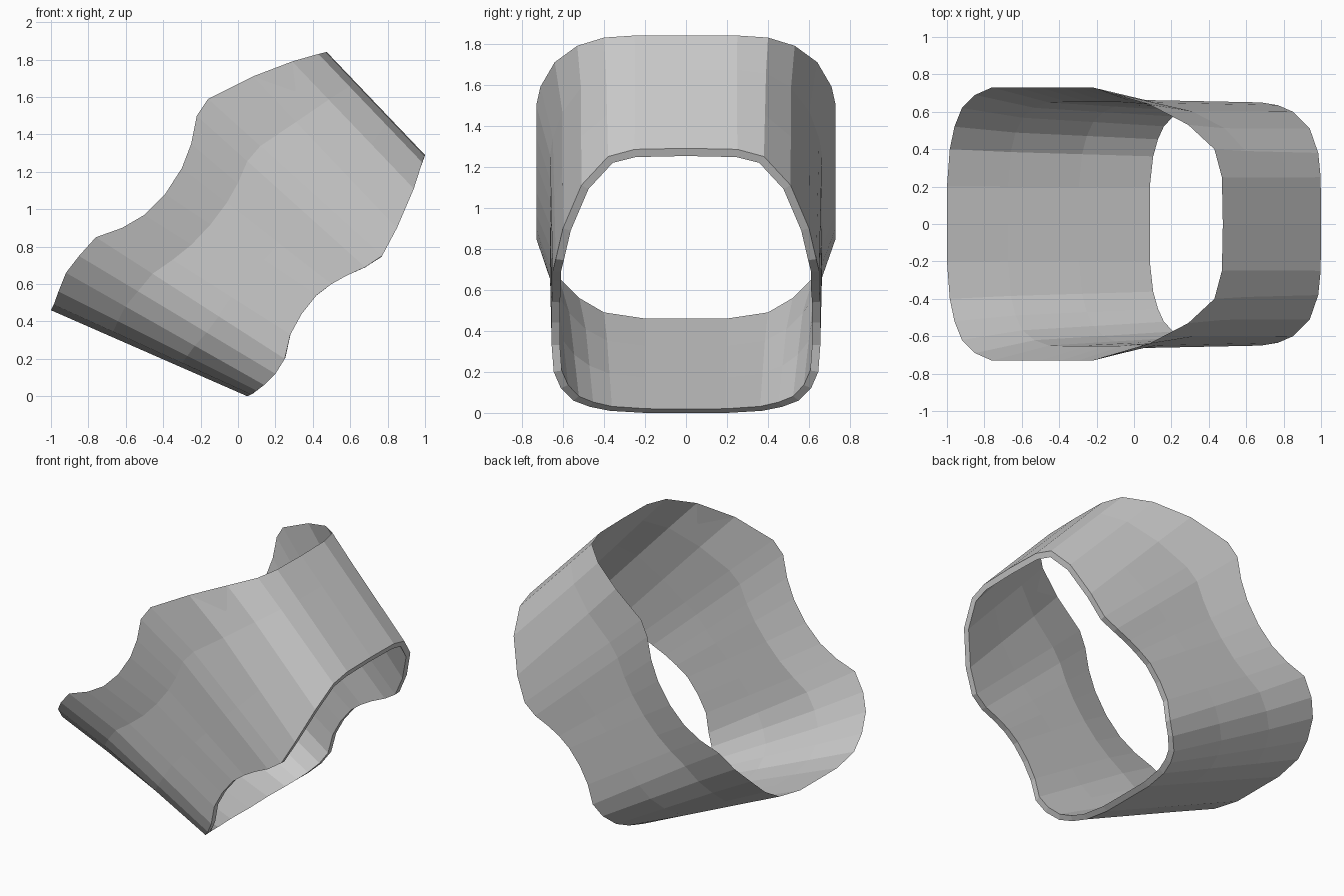
import bpy, bmesh
from mathutils import Vector

if "Cube" in bpy.data.objects:
    bpy.data.objects.remove(bpy.data.objects["Cube"])

# Half outlines of the two rims (x, y, z), running from bottom centre to top centre
BACK = [(-1, 0, .46), (-1, .2, .46), (-.985, .4, .49), (-.96, .52, .56), (-.92, .62, .66),
        (-.85, .69, .75), (-.76, .73, .85), (-.62, .73, .9), (-.5, .73, .97), (-.39, .73, 1.08),
        (-.3, .73, 1.22), (-.25, .73, 1.35), (-.22, .73, 1.5), (-.16, .71, 1.59), (.08, .64, 1.71),
        (.29, .53, 1.79), (.43, .4, 1.83), (.47, .25, 1.84), (.475, 0, 1.84)]
FRONT = [(.05, 0, 0), (.05, .2, 0), (.07, .37, .01), (.1, .47, .03), (.14, .55, .06),
         (.2, .61, .12), (.25, .645, .2), (.28, .655, .33), (.34, .655, .44), (.42, .655, .54),
         (.5, .65, .6), (.58, .65, .645), (.68, .65, .69), (.77, .635, .75), (.85, .6, .9),
         (.94, .51, 1.11), (.985, .38, 1.25), (.998, .25, 1.285), (1, 0, 1.29)]
THICK = .04


def inset(pts, amount):
    """Offset a half rim inwards along its own curved rim surface."""
    out, n = [], len(pts)
    for i, p in enumerate(pts):
        t = pts[min(i + 1, n - 1)] - pts[max(i - 1, 0)]
        a, b = pts[max(i - 2, 0)], pts[min(i + 2, n - 1)]
        d = Vector((b.x - a.x, 0, b.z - a.z)).normalized()
        ds = t.dot(d)
        length = (ds * ds + t.y * t.y) ** .5
        q = p + d * amount * t.y / length
        q.y = max(0, p.y - amount * ds / length) if 0 < i < n - 1 else 0
        out.append(q)
    return out


def between(a, b, t):
    """Ring between two rims, with the side walls pinched slightly."""
    ring = []
    for p, q in zip(a, b):
        m = p.lerp(q, t)
        m.y -= .043 * (p.y / .73) ** 4 * min(t / .3, (1 - t) / .7)
        ring.append(m)
    return ring


back = [Vector(p) for p in BACK]
front = [Vector(p) for p in FRONT]
front_in = inset(front, THICK)

# Outer wall, thick front rim, then inner wall back to the sharp rear edge
rings = [back, between(back, front, .3), between(back, front, .65), front,
         front_in, between(back, front_in, .65), between(back, front_in, .3)]

bm = bmesh.new()
loops = []
for half in rings:
    mirrored = [Vector((p.x, -p.y, p.z)) for p in reversed(half[1:-1])]
    loops.append([bm.verts.new(p) for p in half + mirrored])
n = len(loops[0])
for k, a in enumerate(loops):
    b = loops[(k + 1) % len(loops)]
    for i in range(n):
        j = (i + 1) % n
        bm.faces.new((a[i], a[j], b[j], b[i]))
bmesh.ops.recalc_face_normals(bm, faces=bm.faces)

mesh = bpy.data.meshes.new("contoured_sleeve")
bm.to_mesh(mesh)
bm.free()
bpy.context.collection.objects.link(bpy.data.objects.new("contoured_sleeve", mesh))
